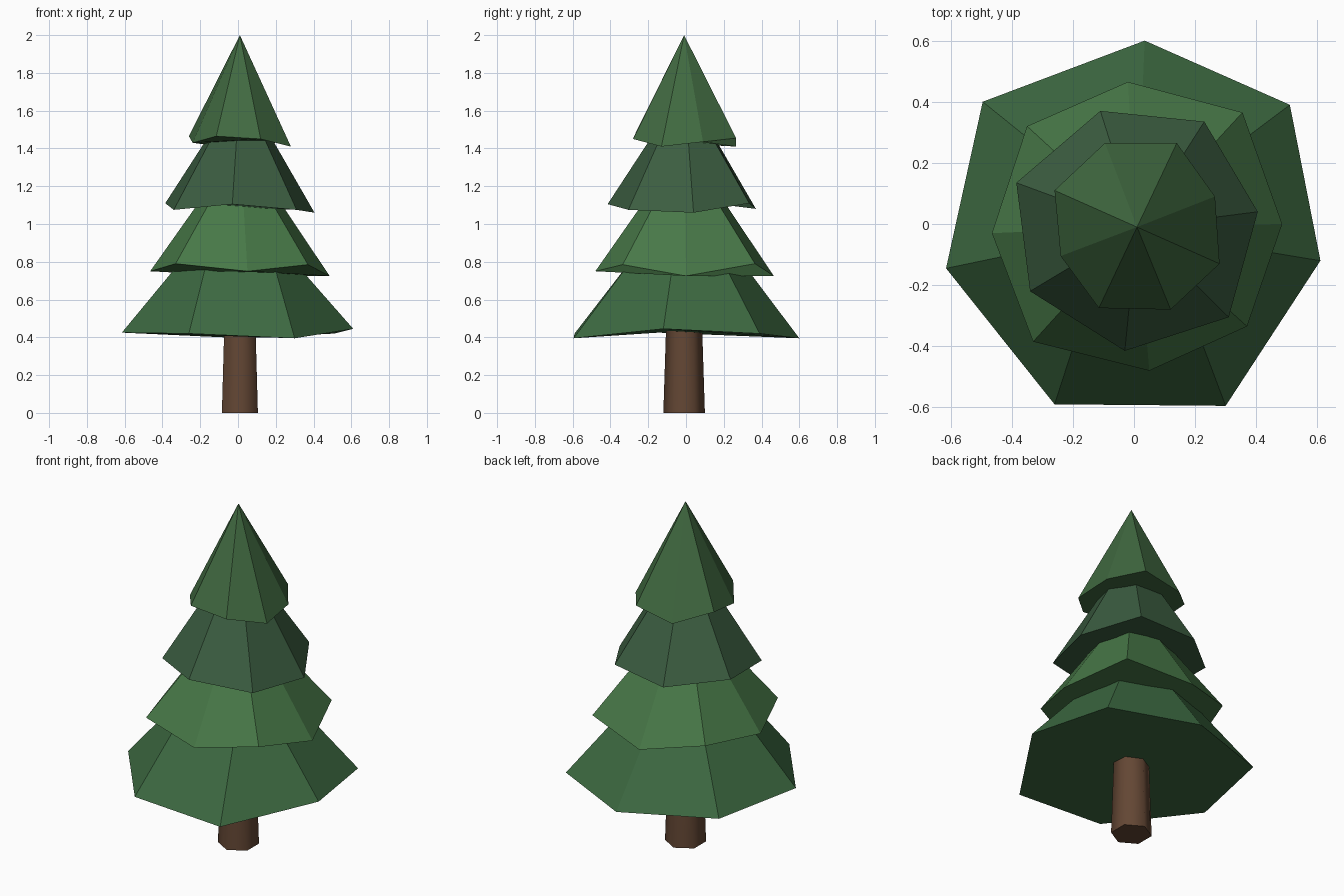
import bpy, bmesh, math

if "Cube" in bpy.data.objects:
    bpy.data.objects.remove(bpy.data.objects["Cube"])

CENTRE = (0.01, -0.01)


def material(name, rgb):
    m = bpy.data.materials.new(name)
    m.diffuse_color = (*rgb, 1)
    m.use_nodes = True
    m.node_tree.nodes["Principled BSDF"].inputs["Base Color"].default_value = m.diffuse_color
    return m


def tier(name, rim, top_z, scale, rgb, top=None):
    """Irregular skirt: drooping rim, flat underside, narrowing to a small ring or a tip."""
    bm = bmesh.new()
    cx, cy = CENTRE
    low = [bm.verts.new(p) for p in rim]
    n = len(low)
    if scale == 0:
        tip = bm.verts.new((cx, cy, top_z))
        for i in range(n):
            bm.faces.new((low[i], low[(i + 1) % n], tip))
    else:
        if top is None:
            top = [(cx + (x - cx) * scale, cy + (y - cy) * scale) for x, y, z in rim]
        high = [bm.verts.new((x, y, top_z)) for x, y in top]
        for i in range(n):
            j = (i + 1) % n
            bm.faces.new((low[i], low[j], high[j], high[i]))
        bm.faces.new(high)
    bm.faces.new(low[::-1])
    bmesh.ops.recalc_face_normals(bm, faces=bm.faces)
    mesh = bpy.data.meshes.new(name)
    bm.to_mesh(mesh)
    bm.free()
    obj = bpy.data.objects.new(name, mesh)
    bpy.context.collection.objects.link(obj)
    mesh.materials.append(material(name + "_green", rgb))


# Trunk: tapered hexagon, smooth sides
bpy.ops.mesh.primitive_cone_add(vertices=6, radius1=0.11, radius2=0.092, depth=0.56,
                                location=(*CENTRE, 0.28))
trunk = bpy.context.object
trunk.name = "trunk"
bpy.ops.object.shade_smooth_by_angle(angle=math.radians(70))
trunk.data.materials.append(material("bark", (0.125, 0.062, 0.034)))

# Foliage tiers, bottom to top; rims run counter-clockwise
tier("bottom_branches",
     [(0.30, -0.595, 0.395), (0.61, -0.12, 0.445), (0.51, 0.39, 0.42), (0.035, 0.60, 0.395),
      (-0.495, 0.40, 0.42), (-0.615, -0.145, 0.425), (-0.26, -0.59, 0.42)],
     0.86, 0.42, (0.046, 0.142, 0.053),
     top=[(0.17, -0.25), (0.245, -0.06), (0.21, 0.165), (0.02, 0.25),
          (-0.21, 0.17), (-0.255, -0.07), (-0.15, -0.25)])
tier("lower_middle_branches",
     [(0.05, -0.48, 0.75), (0.37, -0.335, 0.785), (0.485, 0.0, 0.725), (0.355, 0.365, 0.79),
      (-0.02, 0.465, 0.725), (-0.35, 0.32, 0.78), (-0.465, -0.03, 0.75), (-0.33, -0.385, 0.79)],
     1.2, 0.33, (0.064, 0.19, 0.064))
tier("upper_middle_branches",
     [(-0.03, -0.415, 1.105), (0.31, -0.305, 1.075), (0.405, 0.04, 1.06), (0.23, 0.335, 1.11),
      (-0.11, 0.37, 1.08), (-0.385, 0.135, 1.11), (-0.34, -0.22, 1.075)],
     1.52, 0.33, (0.044, 0.11, 0.052))
tier("top_branches",
     [(0.12, -0.28, 1.45), (0.28, -0.13, 1.41), (0.265, 0.09, 1.435), (0.14, 0.265, 1.455),
      (-0.095, 0.265, 1.41), (-0.26, 0.11, 1.465), (-0.24, -0.105, 1.43), (-0.115, -0.275, 1.465)],
     2.0, 0, (0.052, 0.142, 0.052))
